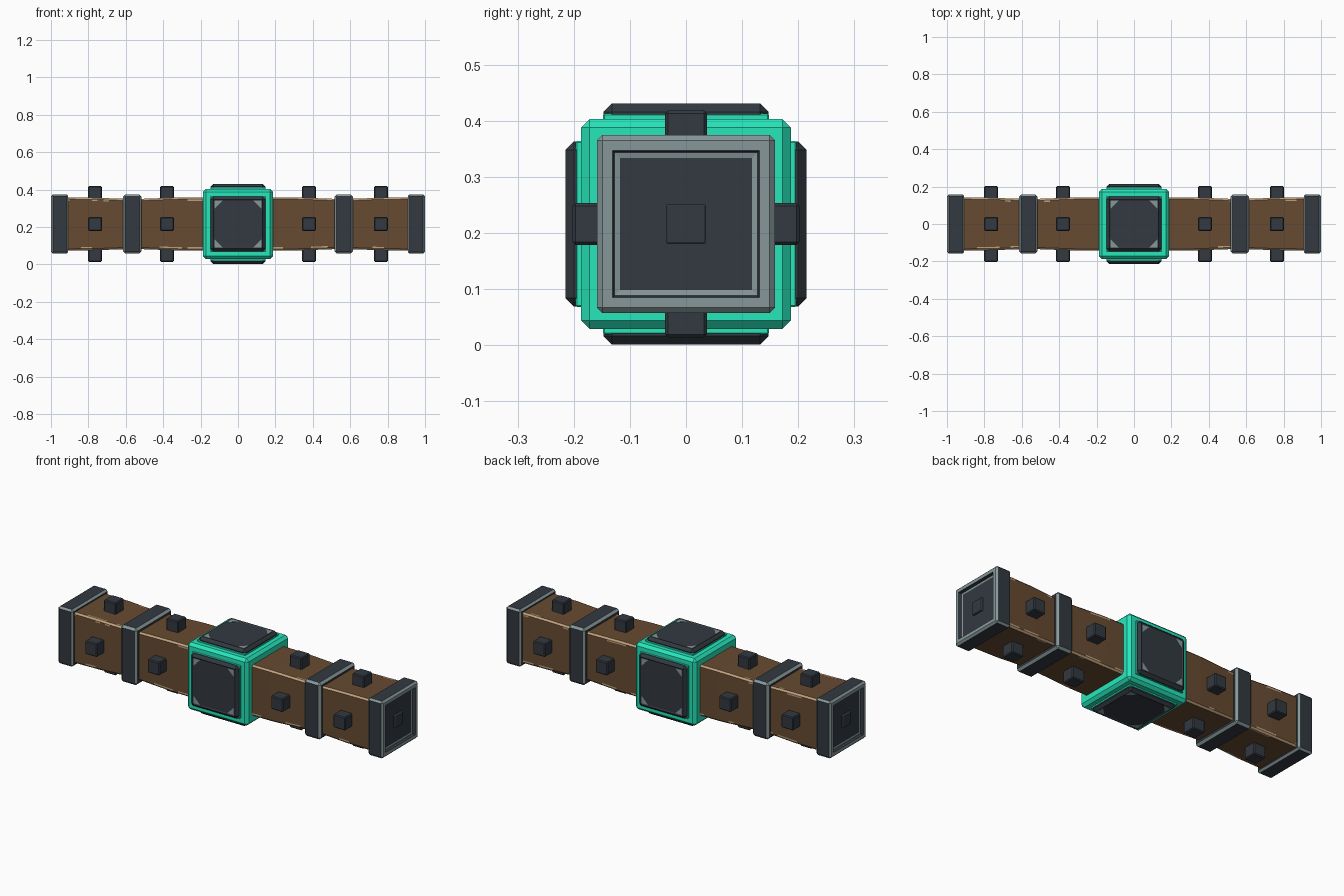
import bpy, bmesh, math, random
from mathutils import Vector, Matrix

if "Cube" in bpy.data.objects:
    bpy.data.objects.remove(bpy.data.objects["Cube"])

CZ = 0.216  # height of the central axis
random.seed(4)


def material(name, rgb):
    m = bpy.data.materials.new(name)
    m.diffuse_color = (*rgb, 1)
    m.use_nodes = True
    m.node_tree.nodes["Principled BSDF"].inputs["Base Color"].default_value = m.diffuse_color
    return m


IRON = material("dark iron", (0.032, 0.041, 0.052))
WORN = material("worn grey iron", (0.24, 0.31, 0.32))
TEAL = material("teal", (0.020, 0.80, 0.50))
WOOD = material("brown wood", (0.135, 0.070, 0.031))
TAN = material("worn tan wood", (0.52, 0.35, 0.20))


def finish(name, bm, mats, matrix=None):
    bmesh.ops.recalc_face_normals(bm, faces=bm.faces)
    me = bpy.data.meshes.new(name)
    bm.to_mesh(me)
    bm.free()
    for m in mats:
        me.materials.append(m)
    ob = bpy.data.objects.new(name, me)
    bpy.context.collection.objects.link(ob)
    ob.matrix_world = Matrix.Translation((0, 0, CZ)) @ (matrix or Matrix())
    return ob


def box(center, half, bevel, edge_mat=0):
    bm = bmesh.new()
    bmesh.ops.create_cube(bm, size=2)
    for v in bm.verts:
        v.co = Vector([c + a * h for c, a, h in zip(center, v.co, half)])
    bmesh.ops.bevel(bm, geom=bm.edges[:], offset=bevel, segments=1,
                    affect='EDGES', profile=0.5, material=edge_mat)
    bm.normal_update()
    return bm


def inset(bm, face, width, sink, axis, border):
    # border strip gets its own material, inner face is pushed along the axis
    r = bmesh.ops.inset_region(bm, faces=[face], thickness=width, depth=0, use_even_offset=True)
    for f in r["faces"]:
        f.material_index = border
    for v in face.verts:
        v.co -= axis * sink
    bm.normal_update()


# wooden beam: square section, slightly waisted, corners and edges worn in patches
prof = [(0.0, 0.142), (0.2, 0.142), (0.3, 0.142), (0.42, 0.138), (0.53, 0.134),
        (0.62, 0.135), (0.75, 0.140), (0.93, 0.142)]


def half_width(x):
    x = abs(x)
    for (x0, h0), (x1, h1) in zip(prof, prof[1:]):
        if x <= x1 + 1e-6:
            return h0 + (h1 - h0) * (x - x0) / (x1 - x0)


bm = bmesh.new()
N = 62
rings = []
for i in range(N + 1):
    x = -0.93 + 1.86 * i / N
    h = half_width(x)
    k, m = h - 0.009, h - 0.018
    side = [(h, -k), (h, -m), (h, m), (h, k)]
    ring = []
    for q in range(4):
        for a, b in side:
            for _ in range(q):
                a, b = -b, a
            ring.append(bm.verts.new((x, a, b)))
    rings.append(ring)
for j in range(16):
    kind = j % 4                      # 1 broad face, 3 corner, 0 and 2 strips beside it
    chance = {0: 0.25, 1: 0.0, 2: 0.25, 3: 1.0}[kind]
    worn, left = False, 0
    for i in range(N):
        if left == 0:
            worn, left = random.random() < chance, random.randint(1, 4)
        left -= 1
        a, b, n = rings[i], rings[i + 1], (j + 1) % 16
        f = bm.faces.new((a[j], a[n], b[n], b[j]))
        f.material_index = int(worn)
bm.faces.new(rings[0])
bm.faces.new(rings[-1])
finish("wooden_beam", bm, [WOOD, TAN])

# glowing centre block
finish("centre_block", box((0, 0, 0), (0.187,) * 3, 0.015), [TEAL])

# four armour plates with worn corners on the centre block
for q in range(4):
    rot = Matrix.Rotation(q * math.pi / 2, 4, 'X')
    # teal backing visible under the plate
    finish(f"centre_backing_{q}", box((0, 0, 0.187), (0.148, 0.148, 0.010), 0.003), [TEAL], rot)
    bm = box((0, 0, 0.195), (0.147, 0.147, 0.02), 0.015)
    top = max(bm.faces, key=lambda f: f.calc_center_median().z)
    inset(bm, top, 0.006, 0.004, Vector((0, 0, 1)), 0)
    for sx in (-1, 1):
        for sy in (-1, 1):
            p, l, z = 0.125, 0.042, 0.2125
            tri = [(p, p), (p - l, p), (p, p - l)]
            lo = [bm.verts.new((sx * a, sy * b, z - 0.003)) for a, b in tri]
            hi = [bm.verts.new((sx * a, sy * b, z)) for a, b in tri]
            fs = [bm.faces.new(lo), bm.faces.new(hi)]
            fs += [bm.faces.new((lo[i], lo[(i + 1) % 3], hi[(i + 1) % 3], hi[i])) for i in range(3)]
            for f in fs:
                f.material_index = 1
    finish(f"centre_plate_{q}", bm, [IRON, WORN], rot)

for s, side in ((-1, "left"), (1, "right")):
    # middle band, its four broad sides framed by a thin worn edge
    bm = box((s * 0.565, 0, 0), (0.05, 0.158, 0.158), 0.012, 1)
    for f in sorted(bm.faces, key=lambda f: -f.calc_area())[:2]:
        f.material_index = 0
    finish(f"{side}_band", bm, [IRON, WORN])

    # end cap with a grey rim and a sunken panel
    bm = box((s * 0.954, 0, 0), (0.046, 0.159, 0.159), 0.01, 1)
    end = max(bm.faces, key=lambda f: s * f.calc_center_median().x)
    ax = Vector((s, 0, 0))
    inset(bm, end, 0.018, 0, ax, 1)
    inset(bm, end, 0.004, 0.016, ax, 0)
    inset(bm, end, 0.009, 0.002, ax, 1)
    finish(f"{side}_end_cap", bm, [IRON, WORN])
    finish(f"{side}_end_stud", box((s * 0.985, 0, 0), (0.008, 0.035, 0.035), 0.002, 1), [IRON, WORN])

    # square studs on all four sides of the beam
    for n, x in enumerate((0.38, 0.764)):
        for q in range(4):
            rot = Matrix.Rotation(q * math.pi / 2, 4, 'X')
            finish(f"{side}_stud_{n}_{q}", box((s * x, 0, 0.164), (0.037, 0.037, 0.038), 0.005),
                   [IRON], rot)
